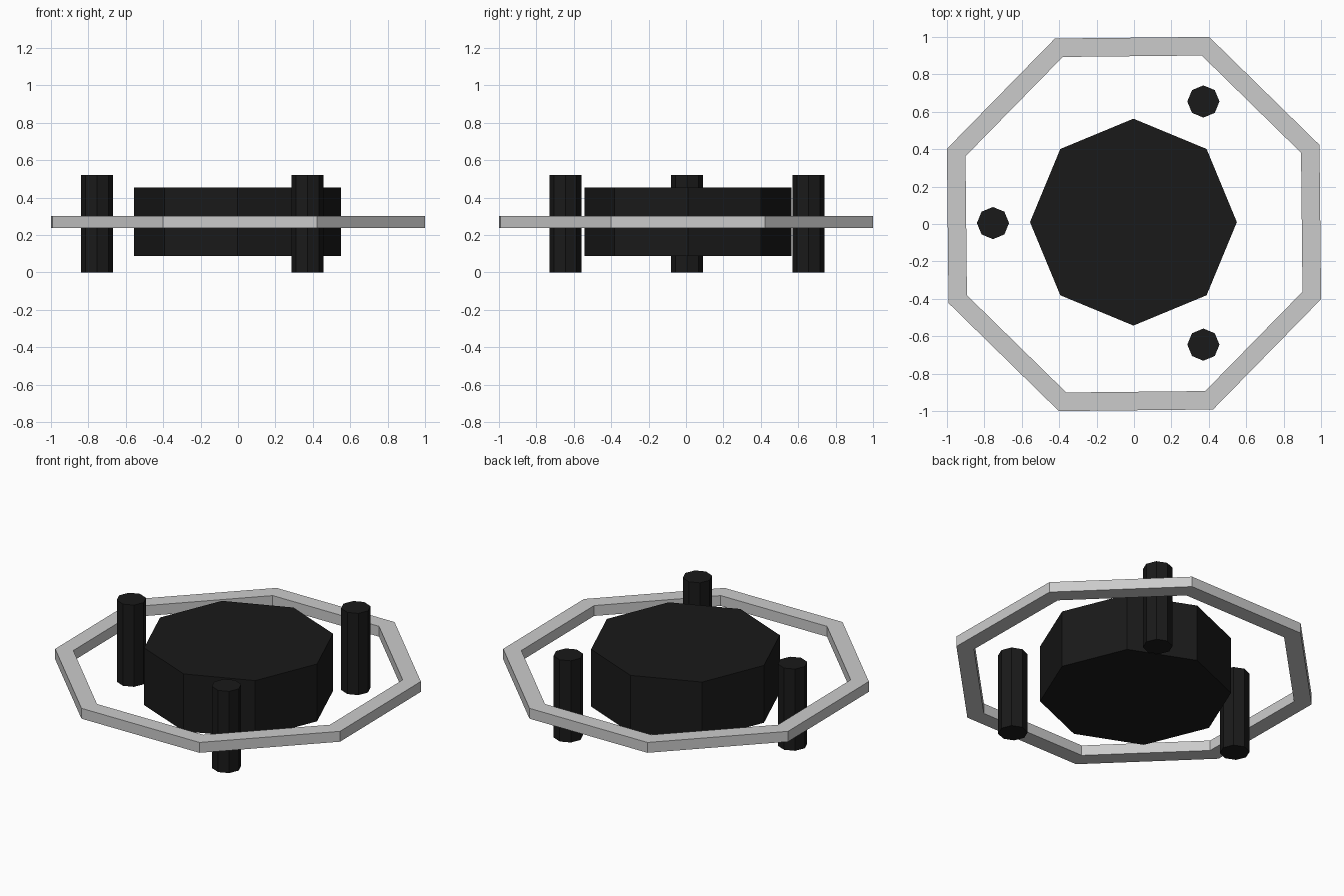
import bpy, bmesh
from math import radians, cos, sin, pi

if "Cube" in bpy.data.objects:
    bpy.data.objects.remove(bpy.data.objects["Cube"])

black = bpy.data.materials.new("black")
black.diffuse_color = (0.01, 0.01, 0.01, 1)
black.use_nodes = True
black.node_tree.nodes["Principled BSDF"].inputs["Base Color"].default_value = black.diffuse_color


def prism(name, x, y, radius, z0, z1):
    """Eight-sided upright prism with corners on the axes."""
    bpy.ops.mesh.primitive_cylinder_add(
        vertices=8, radius=radius, depth=z1 - z0, location=(x, y, (z0 + z1) / 2))
    ob = bpy.context.object
    ob.name = name
    ob.data.materials.append(black)
    return ob


def octagon_ring(name, r_out, r_in, z0, z1, turn):
    """Flat octagonal band with a rectangular cross-section."""
    bm = bmesh.new()
    section = [(r_out, z0), (r_out, z1), (r_in, z1), (r_in, z0)]
    loops = []
    for i in range(8):
        a = turn + i * pi / 4
        loops.append([bm.verts.new((r * cos(a), r * sin(a), z)) for r, z in section])
    for i in range(8):
        a, b = loops[i], loops[(i + 1) % 8]
        for j in range(4):
            k = (j + 1) % 4
            bm.faces.new((a[j], b[j], b[k], a[k]))
    bmesh.ops.recalc_face_normals(bm, faces=bm.faces)
    mesh = bpy.data.meshes.new(name)
    bm.to_mesh(mesh)
    bm.free()
    ob = bpy.data.objects.new(name, mesh)
    bpy.context.collection.objects.link(ob)
    return ob


# Central drum
prism("drum", -0.003, 0.01, 0.553, 0.088, 0.453)

# Three posts around the drum
for i, (x, y) in enumerate([(-0.754, 0.005), (0.371, 0.655), (0.371, -0.645)]):
    prism(f"post_{i + 1}", x, y, 0.086, 0.0, 0.52)

# Outer ring, turned very slightly
octagon_ring("outer_ring", 1.078, 0.971, 0.236, 0.302, radians(22.5 + 0.6))
